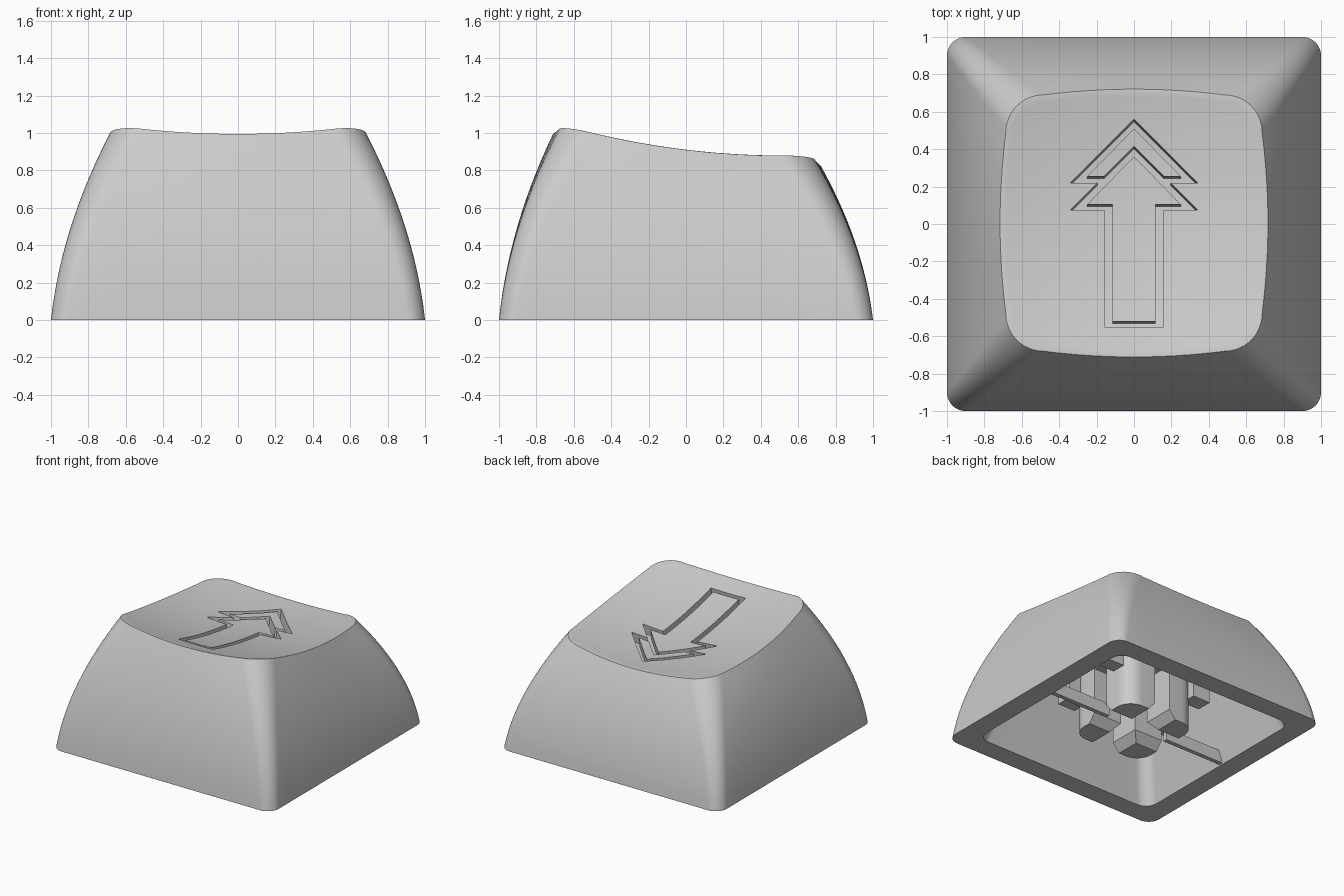
import bpy, bmesh, math
from mathutils import Vector

if "Cube" in bpy.data.objects:
    bpy.data.objects.remove(bpy.data.objects["Cube"])

grey = bpy.data.materials.new("light_grey")
grey.diffuse_color = (0.6, 0.6, 0.6, 1)
grey.use_nodes = True
grey.node_tree.nodes["Principled BSDF"].inputs["Base Color"].default_value = grey.diffuse_color
CEILING = 0.66


def dish(x, y):
    """Height of the scooped top surface."""
    return 0.838 - 0.121 * y + 0.145 * (x * x + y * y)


def make(name, bm):
    bmesh.ops.recalc_face_normals(bm, faces=bm.faces)
    me = bpy.data.meshes.new(name)
    bm.to_mesh(me)
    bm.free()
    me.materials.append(grey)
    ob = bpy.data.objects.new(name, me)
    bpy.context.collection.objects.link(ob)
    return ob


def activate(ob):
    bpy.ops.object.select_all(action='DESELECT')
    ob.select_set(True)
    bpy.context.view_layer.objects.active = ob


def outline(h, r, bulge=0.0, n=12):
    """Rounded square: half width h, corner radius r, sides bowed out by bulge."""
    pts = []
    for q in range(4):
        c, s = round(math.cos(q * math.pi / 2)), round(math.sin(q * math.pi / 2))
        quarter = []
        for i in range(n):
            u = -1 + 2 * i / n
            quarter.append((h + bulge * (1 - u * u), u * (h - r)))
        for i in range(n):
            a = math.pi / 2 * i / n
            quarter.append((h - r + r * math.cos(a), h - r + r * math.sin(a)))
        pts += [(x * c - y * s, x * s + y * c) for x, y in quarter]
    return pts


# --- shell: curved outer walls, scooped top, straight tapered cavity ---
base = outline(1.0, 0.1)
top = [(x, y + 0.005) for x, y in outline(0.685, 0.2, 0.031)]
rings = [[(x, y, CEILING) for x, y in outline(0.62, 0.1)],
         [(x, y, 0) for x, y in outline(0.833, 0.1)]]
for k in range(15):                                  # outer walls, bottom to rim
    t = k / 14
    f = 0.35 * t + 0.65 * t * t
    rings.append([(a[0] + (b[0] - a[0]) * f, a[1] + (b[1] - a[1]) * f,
                   t * (dish(*b) - 0.003)) for a, b in zip(base, top)])
for s in (0.985, 0.95, 0.87, 0.75, 0.6, 0.45, 0.3, 0.15):               # top
    rings.append([(x * s, y * s, dish(x * s, y * s)) for x, y in top])

bm = bmesh.new()
loops = [[bm.verts.new(p) for p in ring] for ring in rings]
n = len(base)
for lo, hi in zip(loops, loops[1:]):
    for i in range(n):
        j = (i + 1) % n
        bm.faces.new((lo[i], lo[j], hi[j], hi[i]))
bm.faces.new(loops[0])
mid = bm.verts.new((0, 0, dish(0, 0)))
for i in range(n):
    bm.faces.new((loops[-1][i], loops[-1][(i + 1) % n], mid))
shell = make("keycap_shell", bm)

# --- groove cutter: double headed arrow outline, following the dish ---
arrow_out = [(0, .415), (.16, .255), (.195, .22), (.34, .075), (.157, .075), (.157, -.55), (0, -.55)]
arrow_in = [(0, .36), (.118, .24), (.152, .205), (.25, .105), (.115, .105), (.115, -.52), (0, -.52)]
tip_out = [(0, .56), (.34, .22), (.195, .22)]
tip_in = [(0, .51), (.25, .255), (.16, .255)]
DEPTH = 0.08

bm = bmesh.new()


def strip(outer, inner, splits):
    """Band of quads between two matching lines, on both sides of x = 0."""
    for k in range(len(outer) - 1):
        m = splits[k]
        for i in range(m):
            quad = [Vector(line[k]).lerp(Vector(line[k + 1]), u / m)
                    for line, u in ((outer, i), (outer, i + 1), (inner, i + 1), (inner, i))]
            for side in (1, -1):
                bm.faces.new([bm.verts.new((side * p.x, p.y, 0)) for p in quad])


strip(arrow_out, arrow_in, (2, 1, 2, 1, 5, 1))
strip(tip_out, tip_in, (3, 1))
bmesh.ops.remove_doubles(bm, verts=bm.verts, dist=0.001)
floor = list(bm.verts)
ext = bmesh.ops.extrude_face_region(bm, geom=list(bm.faces), use_keep_orig=True)
lid = [g for g in ext["geom"] if isinstance(g, bmesh.types.BMVert)]
for v in lid:
    v.co = (v.co.x, v.co.y + 0.012, dish(v.co.x, v.co.y) + DEPTH)
for v in floor:
    v.co = (v.co.x, v.co.y - 0.012, dish(v.co.x, v.co.y) - DEPTH)
cutter = make("groove_cutter", bm)
cutter.hide_render = True

activate(shell)
cut = shell.modifiers.new("arrow_groove", 'BOOLEAN')
cut.operation, cut.solver, cut.object = 'DIFFERENCE', 'EXACT', cutter
bpy.ops.object.modifier_apply(modifier=cut.name)
bpy.data.objects.remove(cutter)
activate(shell)
bpy.ops.object.shade_smooth_by_angle(angle=math.radians(25))

# --- stem: four rounded posts around a cross shaped slot with a chamfered mouth ---
corner = [(0.2 + 0.13 * math.cos(a), 0.2 + 0.13 * math.sin(a))
          for a in (math.pi / 2 * i / 8 for i in range(9))]
profile = [(0.07, 0.07), (0.33, 0.07)] + corner + [(0.07, 0.33)]
bm = bmesh.new()
for sx in (1, -1):
    for sy in (1, -1):
        rows = [[bm.verts.new((sx * max(x, lim), sy * max(y, lim), z)) for x, y in profile]
                for lim, z in ((0.13, 0.0), (0.07, 0.07), (0.07, CEILING + 0.01))]
        bm.faces.new(rows[0])
        bm.faces.new(rows[2])
        for lo, hi in zip(rows, rows[1:]):
            for i in range(len(profile)):
                j = (i + 1) % len(profile)
                bm.faces.new((lo[i], lo[j], hi[j], hi[i]))
posts = make("stem_posts", bm)
activate(posts)
bpy.ops.object.shade_smooth_by_angle(angle=math.radians(30))


def box(name, x, y, sx, sy, z0, z1):
    """Block centred on x, y with size sx, sy between two heights."""
    bm = bmesh.new()
    bmesh.ops.create_cube(bm, size=1)
    for v in bm.verts:
        v.co = (x + v.co.x * sx, y + v.co.y * sy, z1 if v.co.z > 0 else z0)
    return make(name, bm)


# --- solid core that closes the slot, thin side ribs, support fins ---
box("slot_core_x", 0, 0, 0.65, 0.14, 0.45, CEILING + 0.01)
box("slot_core_y", 0, 0, 0.14, 0.65, 0.45, CEILING + 0.01)
for side in (1, -1):
    box("side_rib", side * 0.555, 0.0275, 0.55, 0.035, 0.01, 0.11)
    box("support_fin", side * 0.35, side * -0.31, 0.16, 0.13, 0.24, CEILING + 0.01)
    box("support_fin", side * 0.46, side * 0.25, 0.2, 0.12, 0.3, CEILING + 0.01)
